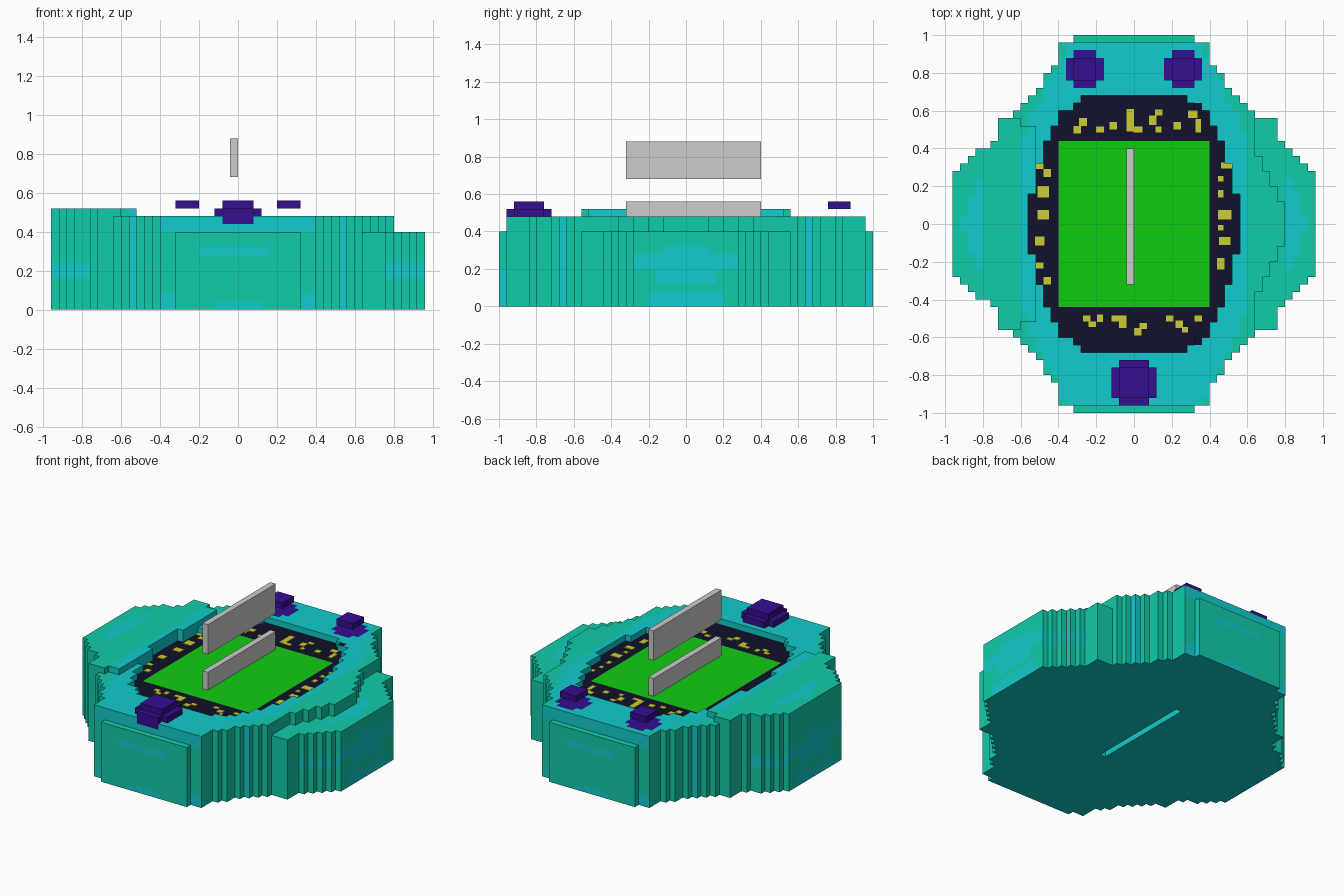
import bpy
import bmesh

if "Cube" in bpy.data.objects:
    bpy.data.objects.remove(bpy.data.objects["Cube"])

U = 0.04  # edge length of one building block


# ---- materials ----
def make_material(name, rgb):
    lin = [((c / 255 + 0.055) / 1.055) ** 2.4 if c > 10 else c / 255 / 12.92 for c in rgb]
    m = bpy.data.materials.new(name)
    m.use_nodes = True
    m.diffuse_color = (*lin, 1)
    m.node_tree.nodes["Principled BSDF"].inputs["Base Color"].default_value = (*lin, 1)
    return m


MATS = [make_material(*a) for a in (
    ("teal", (17, 204, 170)), ("cyan", (17, 204, 204)), ("navy", (17, 17, 45)),
    ("grass green", (17, 204, 17)), ("yellow", (204, 204, 51)),
    ("purple", (54, 14, 146)), ("light grey", (204, 204, 204)))]
TEAL, CYAN, NAVY, GREEN, YELLOW, PURPLE, GREY = range(7)


# ---- helpers ----
def finish(name, bm):
    bmesh.ops.remove_doubles(bm, verts=bm.verts, dist=1e-5)
    me = bpy.data.meshes.new(name)
    bm.to_mesh(me)
    bm.free()
    for m in MATS:
        me.materials.append(m)
    ob = bpy.data.objects.new(name, me)
    bpy.context.collection.objects.link(ob)
    return ob


def block_solid(name, cells, colour):
    """Shell of block columns; cells maps (i, j) to (bottom, top) layers."""
    bm = bmesh.new()

    def quad(pts, nx, ny, nz):
        f = bm.faces.new([bm.verts.new([c * U for c in p]) for p in pts])
        f.material_index = colour(f.calc_center_median(), (nx, ny, nz))

    for (i, j), (b, t) in cells.items():
        quad([(i, j, t), (i + 1, j, t), (i + 1, j + 1, t), (i, j + 1, t)], 0, 0, 1)
        quad([(i, j, b), (i, j + 1, b), (i + 1, j + 1, b), (i + 1, j, b)], 0, 0, -1)
        sides = (((1, 0), (i + 1, j), (i + 1, j + 1)), ((-1, 0), (i, j + 1), (i, j)),
                 ((0, 1), (i + 1, j + 1), (i, j + 1)), ((0, -1), (i, j), (i + 1, j)))
        for (dx, dy), p, q in sides:
            nb, nt = cells.get((i + dx, j + dy), (0, 0))
            for k in range(b, t):
                if not nb <= k < nt:
                    quad([(*p, k), (*q, k), (*q, k + 1), (*p, k + 1)], dx, dy, 0)
    return finish(name, bm)


def box(name, x0, x1, y0, y1, z0, z1, mat):
    bm = bmesh.new()
    bmesh.ops.create_cube(bm, size=1)
    for v in bm.verts:
        v.co = ((x0, x1)[v.co.x > 0], (y0, y1)[v.co.y > 0], (z0, z1)[v.co.z > 0])
    for f in bm.faces:
        f.material_index = mat
    return finish(name, bm)


def step(table, v):
    """Value of the first (limit, value) row whose limit lies above v."""
    return next((r for lim, r in table if v < lim), 0)


# ---- outlines: half width for each band of |y| ----
OUTER = [(.28, .96), (.32, .92), (.36, .88), (.40, .84), (.44, .80), (.56, .76), (.60, .64),
         (.64, .60), (.68, .56), (.72, .52), (.80, .48), (.84, .44), (.96, .40), (1.0, .32)]
PIT = [(.16, .56), (.32, .52), (.44, .48), (.52, .44), (.60, .40), (.64, .34), (.68, .28)]
TERRACE = [(.12, .80), (.20, .76), (.28, .72), (.36, .68), (.56, .64)]


def in_pit(x, y):
    return abs(x) < step(PIT, abs(y))


def top_layer(x, y):
    ay = abs(y)
    edge = step(OUTER, ay)
    if x < 0 and .40 < ay < .56:
        edge -= U
    if abs(x) > edge:
        return 0
    if in_pit(x, y):
        return 11
    if ay > .96 or (ay < .56 and x > step(TERRACE, ay)):
        return 10
    if ay < .56 and x < (-.60 if ay > .50 else -.52):
        return 13
    return 12


def in_disc(x, y):
    """Purple rounds set flush in the back deck."""
    dx, dy = abs(abs(x) - .26), abs(y - .82)
    return dx < .1 and dy < .1 and dx + dy < .15


def body_colour(c, n):
    x, y, z = c
    ax, ay = abs(x), abs(y)
    if n[2] < 0:
        return CYAN
    if n[2] > 0:
        if in_pit(x, y):
            return GREEN if ax < .40 and ay < .44 else NAVY
        if in_disc(x, y):
            return PURPLE
        if ay > .96:
            return TEAL
        ring = ax < min(.60, .38 + (.9 - ay) * .5)
        patch = .80 < ax < .92 and ay < .24 and ax + ay * .4 < .92
        return CYAN if ring or patch else TEAL
    # walls
    if ax < .58 and ay < .70:
        return CYAN
    if n[1]:
        if ay > .98:  # end panels
            return CYAN if (ax < .18 and .28 < z < .32) or (ax < .1 and z < .04) else TEAL
        if ay > .94:
            return PURPLE if y < 0 and ax < .08 and z > .44 else CYAN if z > .40 or z < .08 else TEAL
        return CYAN if ax > .76 and .16 < z < .24 else TEAL
    if ax > .94:  # long side walls
        band = .20 < z < .20 + .12 * (1 - ay * 1.5) or .12 < z < .20 and ay < .16
        return CYAN if band or (z < .08 and ay < .2) else TEAL
    return CYAN if ay > .94 and z < .2 else TEAL


# ---- arena body with sunken pitch and a slot below the net ----
cells = {}
for i in range(-24, 24):
    for j in range(-25, 25):
        t = top_layer((i + .5) * U, (j + .5) * U)
        if t:
            cells[i, j] = (2 if i == -1 and -8 <= j < 10 else 0, t)
block_solid("arena_body", cells, body_colour)

# ---- net and the board floating above it ----
box("net", -.04, 0, -.32, .40, .44, .56, GREY)
box("hanging_board", -.04, 0, -.32, .40, .68, .88, GREY)

# ---- purple ornaments ----
dome = {(i, j): (12, 14 if -2 <= i < 2 and -23 <= j < -19 else 13)
        for i in range(-3, 3) for j in range(-24, -18)
        if not (i in (-3, 2) and j in (-24, -19))}
block_solid("front_dome", dome, lambda c, n: PURPLE)
for side, s in (("left", 1), ("right", -1)):
    box("back_cap_" + side, s * .26 - .06, s * .26 + .06, .76, .88, .52, .56, PURPLE)

# ---- yellow crowd marks: x, y, width, depth ----
MARKS = [
    (-.30, .50, .04, .04), (-.27, .54, .04, .04), (-.18, .50, .04, .03), (-.11, .52, .04, .04),
    (-.02, .55, .04, .12), (.02, .50, .05, .03), (.10, .55, .04, .05), (.13, .59, .04, .03),
    (.13, .50, .03, .03), (.23, .52, .04, .04), (.31, .58, .05, .04), (.34, .52, .03, .07),
    (-.25, -.50, .04, .03), (-.22, -.53, .04, .03), (-.18, -.50, .03, .04), (-.08, -.50, .08, .03),
    (-.06, -.53, .04, .04), (.02, -.57, .04, .04), (.05, -.54, .04, .03), (.19, -.50, .04, .03),
    (.24, -.53, .04, .04), (.27, -.56, .03, .03), (.34, -.50, .04, .03),
    (-.50, .31, .04, .04), (-.46, .27, .04, .04), (-.48, .17, .06, .06), (-.48, .05, .06, .05),
    (-.50, -.09, .05, .05), (-.50, -.22, .04, .03), (-.46, -.30, .04, .04),
    (.49, .31, .06, .03), (.46, .24, .03, .03), (.46, .16, .03, .04), (.48, .05, .07, .05),
    (.46, -.02, .03, .03), (.48, -.09, .06, .04), (.46, -.21, .04, .06)]
bm = bmesh.new()
for x, y, w, d in MARKS:
    f = bm.faces.new([bm.verts.new((x + a * w / 2, y + b * d / 2, .444))
                      for a, b in ((-1, -1), (1, -1), (1, 1), (-1, 1))])
    f.material_index = YELLOW
ext = bmesh.ops.extrude_face_region(bm, geom=list(bm.faces))
for v in [g for g in ext["geom"] if isinstance(g, bmesh.types.BMVert)]:
    v.co.z = .440
for f in bm.faces:
    f.material_index = YELLOW
bmesh.ops.recalc_face_normals(bm, faces=bm.faces)
finish("crowd_marks", bm)
